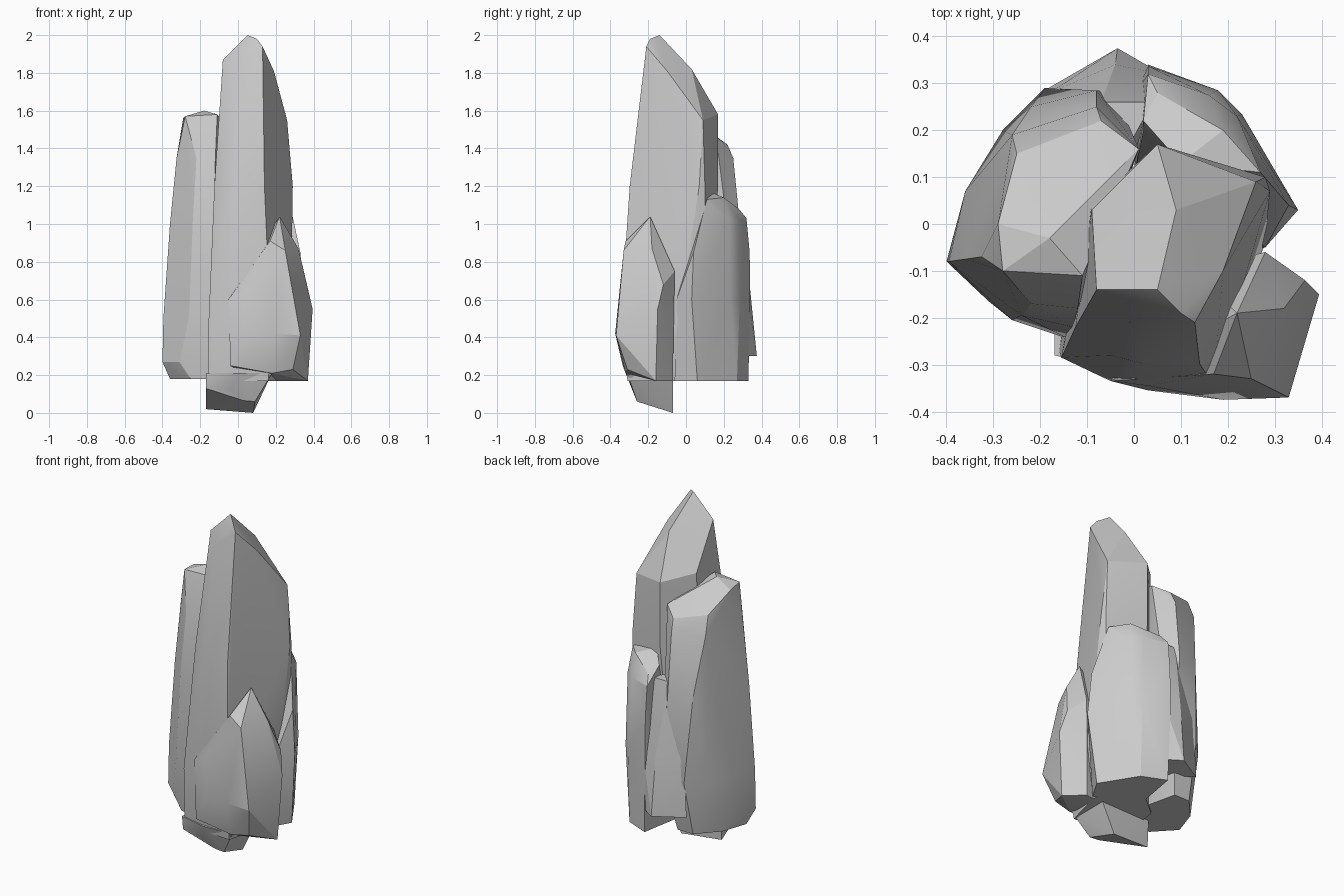
import bpy, bmesh, math


def rock(name, sections, tips=()):
    """Convex rock shard stretched over a few flat cross-sections and chipped tip corners."""
    bm = bmesh.new()
    for z, outline in sections:
        for x, y in outline:
            bm.verts.new((x, y, z))
    for p in tips:
        bm.verts.new(p)
    res = bmesh.ops.convex_hull(bm, input=bm.verts[:])
    junk = {g for g in res["geom_interior"] + res["geom_unused"]
            if isinstance(g, bmesh.types.BMVert)}
    bmesh.ops.delete(bm, geom=list(junk), context='VERTS')
    bmesh.ops.dissolve_limit(bm, angle_limit=math.radians(1),
                             verts=bm.verts[:], edges=bm.edges[:])
    bmesh.ops.recalc_face_normals(bm, faces=bm.faces[:])
    me = bpy.data.meshes.new(name)
    bm.to_mesh(me)
    bm.free()
    ob = bpy.data.objects.new(name, me)
    bpy.context.collection.objects.link(ob)
    bpy.ops.object.select_all(action='DESELECT')
    ob.select_set(True)
    bpy.context.view_layer.objects.active = ob
    bpy.ops.object.shade_smooth_by_angle(angle=math.radians(20))
    return ob


# Tall front spire
rock("main_spire", [
    (0.17, [(-0.16, -0.27), (-0.04, -0.30), (0.16, -0.31), (0.22, -0.08), (0.2, 0.08), (0, 0.1), (-0.12, 0)]),
    (0.5, [(-0.155, -0.285), (-0.05, -0.335), (0.03, -0.345), (0.17, -0.345), (0.28, -0.04), (0.28, 0.1)]),
    (1.2, [(-0.125, -0.22), (-0.05, -0.28), (0.02, -0.298), (0.14, -0.298), (0.29, 0.07), (0.28, 0.1),
           (0.05, 0.17), (-0.1, 0.03)]),
], [(-0.08, -0.14, 1.87), (-0.01, -0.21, 1.82), (0.05, -0.14, 2.0), (0.10, -0.19, 1.98),
    (0.13, -0.21, 1.94), (0.19, -0.10, 1.81), (0.09, 0.03, 1.82), (0.05, 0.17, 1.58),
    (0.26, 0.09, 1.55), (-0.09, 0.03, 1.62)])

# Left column with a rounded-off top
rock("left_column", [
    (0.18, [(-0.36, -0.05), (-0.25, -0.17), (-0.14, -0.19), (-0.05, 0), (-0.1, 0.22), (-0.2, 0.22), (-0.31, 0.1)]),
    (0.27, [(-0.40, -0.08), (-0.31, -0.165)]),
    (0.5, [(-0.395, -0.08), (-0.26, -0.205), (-0.14, -0.245), (-0.04, 0.28), (-0.19, 0.29), (-0.28, 0.2), (-0.36, 0.07)]),
    (1.0, [(-0.36, -0.075), (-0.24, -0.195), (-0.13, -0.22), (-0.08, 0.285), (-0.22, 0.25)]),
    (1.35, [(-0.325, -0.07), (-0.22, -0.17), (-0.12, -0.18), (0, 0.13), (-0.08, 0.25), (-0.26, 0.19)]),
], [(-0.28, -0.10, 1.57), (-0.18, -0.03, 1.60), (-0.11, -0.11, 1.58), (-0.29, 0.0, 1.56),
    (-0.25, 0.15, 1.46), (-0.07, 0.22, 1.42), (0.01, 0.16, 1.46)])

# Shorter column behind on the right
rock("back_right_column", [
    (0.17, [(0.04, 0.33), (0.18, 0.27), (0.31, 0.06), (0.24, -0.06), (0, 0.1)]),
    (0.6, [(0.01, 0.29), (0.03, 0.34), (0.18, 0.285), (0.23, 0.235), (0.35, 0.03), (0.28, -0.05)]),
    (0.85, [(0.03, 0.337), (0.33, 0.04)]),
    (1.03, [(0.03, 0.32), (0.16, 0.275), (0.22, 0.23), (0.29, 0.09), (0.02, 0.2)]),
], [(0.10, 0.13, 1.17), (0.27, 0.11, 1.13), (0.19, 0.20, 1.14), (0.05, 0.28, 1.08), (0.02, 0.22, 1.12)])

# Low shard on the right, bulging across the spire's front face
rock("right_shard", [
    (0.17, [(0.37, -0.16), (0.27, -0.07), (0.1, -0.1)]),
], [(0.18, -0.32, 0.21), (0.29, -0.31, 0.23), (0.33, -0.37, 0.41), (0.19, -0.375, 0.42),
    (0.395, -0.15, 0.55), (0.365, -0.12, 0.68), (0.28, -0.06, 0.75), (0.32, -0.18, 0.87),
    (0.25, -0.33, 0.86), (0.17, -0.32, 0.91), (0.22, -0.19, 1.04), (0.12, -0.1, 0.75),
    (0.03, -0.345, 0.64), (-0.05, -0.335, 0.6), (-0.04, -0.335, 0.25), (0.03, -0.355, 0.4)])

# Thin wedge filling the gap at the back
rock("back_wedge", [
    (0.3, [(-0.2, 0.28), (-0.035, 0.375), (0.05, 0.32), (0.0, 0.15)]),
    (0.65, [(-0.18, 0.28), (-0.04, 0.34), (0.06, 0.32), (0.0, 0.15)]),
    (1.06, [(-0.07, 0.26), (0.04, 0.26), (-0.02, 0.15)]),
])

# Broken foot under the spire
rock("foot", [
    (0.21, [(-0.17, -0.28), (0.0, -0.32), (0.18, -0.31), (0.18, -0.07), (-0.17, -0.08)]),
], [(-0.17, -0.09, 0.02), (0.08, -0.07, 0.0), (-0.04, -0.28, 0.12), (-0.17, -0.27, 0.13),
    (0.09, -0.26, 0.06), (0.03, -0.26, 0.065)])
